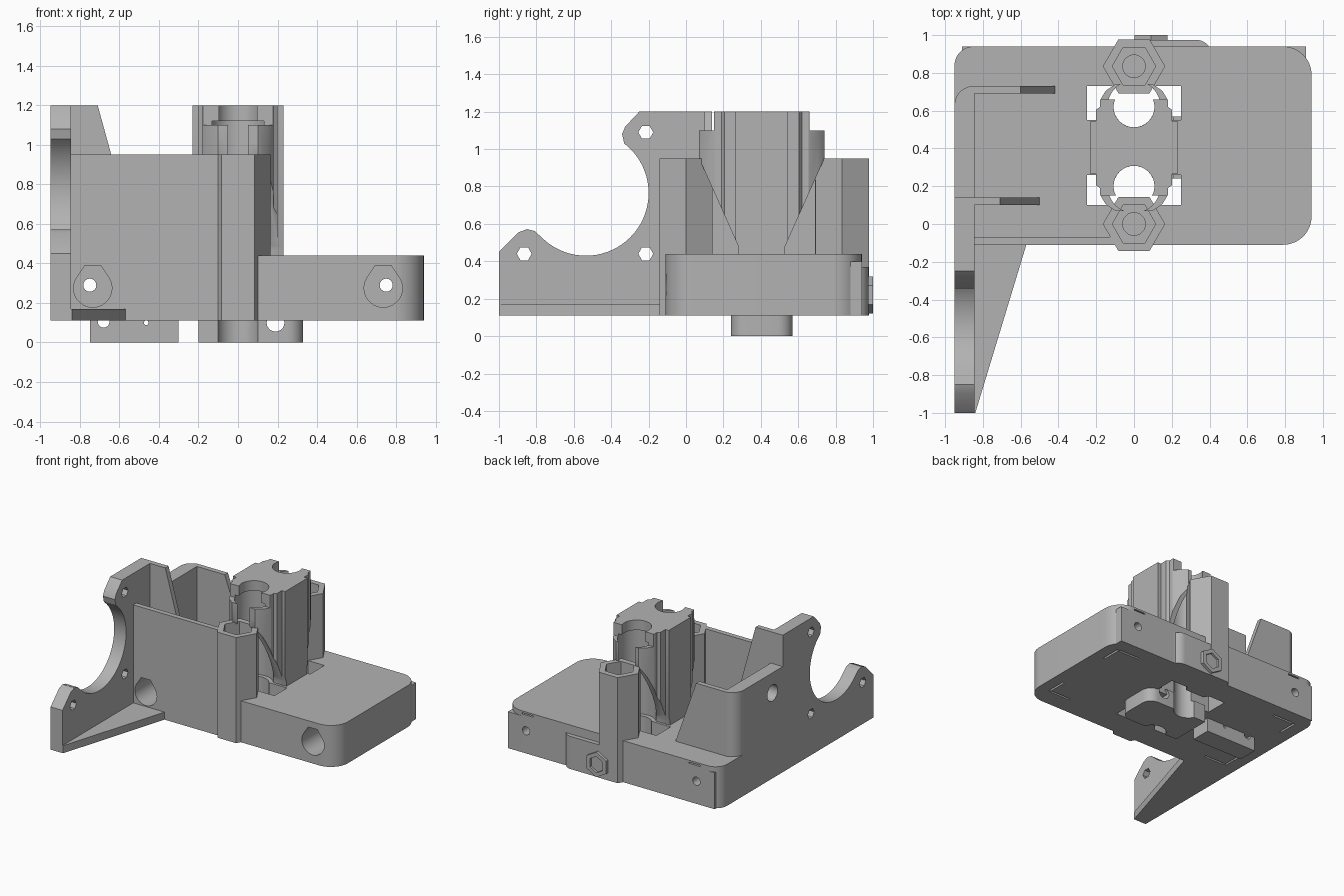
import bpy, bmesh, math

if "Cube" in bpy.data.objects:
    bpy.data.objects.remove(bpy.data.objects["Cube"])

grey = bpy.data.materials.new("plain_grey")
grey.use_nodes = True
grey.diffuse_color = (0.45, 0.45, 0.45, 1)
grey.node_tree.nodes["Principled BSDF"].inputs["Base Color"].default_value = (0.45, 0.45, 0.45, 1)


def arc(cx, cy, r, a0, a1, n=12):
    angles = [math.radians(a0 + (a1 - a0) * i / n) for i in range(n + 1)]
    return [(cx + r * math.cos(a), cy + r * math.sin(a)) for a in angles]


def ring(cx, cy, r, n=32):
    return arc(cx, cy, r, 0, 360, n)[:-1]


def rect(a0, b0, a1, b1):
    return [(a0, b0), (a1, b0), (a1, b1), (a0, b1)]


def prism(name, pts, axis, lo, hi):
    """Extrude a closed outline along one axis."""
    place = {"x": lambda a, b, h: (h, a, b),
             "y": lambda a, b, h: (a, h, b),
             "z": lambda a, b, h: (a, b, h)}[axis]
    bm = bmesh.new()
    low = [bm.verts.new(place(a, b, lo)) for a, b in pts]
    high = [bm.verts.new(place(a, b, hi)) for a, b in pts]
    bm.faces.new(low)
    bm.faces.new(high)
    n = len(pts)
    for i in range(n):
        j = (i + 1) % n
        bm.faces.new((low[i], low[j], high[j], high[i]))
    bmesh.ops.recalc_face_normals(bm, faces=bm.faces)
    mesh = bpy.data.meshes.new(name)
    bm.to_mesh(mesh)
    bm.free()
    mesh.materials.append(grey)
    obj = bpy.data.objects.new(name, mesh)
    bpy.context.collection.objects.link(obj)
    return obj


def combine(obj, tools, operation="DIFFERENCE"):
    """Apply booleans one by one, then delete the tools."""
    for spec in tools:
        tool = prism("cutter", *spec)
        tool.hide_render = True
        mod = obj.modifiers.new("cut", "BOOLEAN")
        mod.operation, mod.solver, mod.object = operation, "EXACT", tool
        bpy.context.view_layer.update()
        deps = bpy.context.evaluated_depsgraph_get()
        mesh = bpy.data.meshes.new_from_object(obj.evaluated_get(deps))
        obj.modifiers.clear()
        obj.data = mesh
        bpy.data.objects.remove(tool)


FLOOR, DECK, WALL, TOP = 0.11, 0.44, 0.95, 1.2
BORES = (0.2, 0.62)
HEXES = (0.0, 0.835)

# Base block with rounded corners
plan = [(-0.95, -0.11)] + arc(0.79, 0.04, 0.15, -90, 0) + arc(0.79, 0.79, 0.15, 0, 90) \
    + arc(-0.85, 0.84, 0.1, 90, 180)
base = prism("base", plan, "z", FLOOR, DECK)
combine(base, [(rect(0.76, 0.8, 0.91, 0.94), "z", FLOOR, 0.4),
               (rect(-0.91, 0.8, -0.76, 0.94), "z", FLOOR, 0.4)], "UNION")
cuts = [(rect(-0.25, 0.1, 0.25, 0.26), "z", 0, 1), (rect(-0.25, 0.55, 0.25, 0.73), "z", 0, 1)]
for y in BORES:
    cuts.append((ring(0, y, 0.108), "z", 0, 1))
for side in (-1, 1):
    x = side * 0.735
    # Rod pocket, screw hole and thin slits
    teardrop = arc(x, 0.275, 0.097, 150, 390, 24) + [(x + 0.04, 0.39), (x - 0.04, 0.39)]
    cuts += [(teardrop, "y", -0.3, 0.8),
             (ring(side * 0.75, 0.29, 0.033, 16), "y", 0.7, 1.1),
             (rect(x - 0.05, 0.415, x + 0.05, 0.425), "y", 0.85, 1.1)]
    for y in (0.04, 0.82):
        cuts.append((rect(x - 0.09, y - 0.008, x + 0.09, y + 0.008), "z", 0, 0.15))
    for y in (0.12, 0.74):
        cuts.append((rect(side * 0.84 - 0.008, y - 0.08, side * 0.84 + 0.008, y + 0.08), "z", 0, 0.15))
combine(base, cuts)

# Motor plate with a round cut-out and screw holes
side = [(-1, FLOOR), (0.14, FLOOR), (0.14, TOP), (-0.25, TOP), (-0.325, 1.12), (-0.342, 1.08),
        (-0.33, 1.03)] + arc(-0.535, 0.765, 0.335, 45, -135, 36) \
    + [(-0.81, 0.562), (-0.85, 0.572), (-0.895, 0.555), (-1, 0.45)]
plate = prism("motor_plate", side, "x", -0.95, -0.845)
combine(plate, [(ring(y, z, 0.04, 6), "x", -1.1, -0.7)
                for y, z in ((-0.865, 0.44), (-0.215, 0.44), (-0.215, 1.09))])

# Triangular foot joining the motor plate to the base
prism("plate_gusset", [(-0.85, -1), (-0.84, -1), (-0.57, -0.11), (-0.57, -0.08), (-0.85, -0.08)],
      "z", FLOOR, 0.17)

# Enclosure walls
side_wall = prism("side_wall", [(-0.95, 0.12), (-0.845, 0.12), (-0.845, 0.73)]
                  + arc(-0.85, 0.63, 0.1, 90, 180), "z", 0.4, WALL)
combine(side_wall, [(ring(0.27, 0.79, 0.065, 24), "x", -1.1, -0.7)])
prism("front_wall", rect(-0.95, 0.4, -0.08, WALL), "y", -0.11, -0.07)
prism("middle_rib", [(-0.9, 0.4), (-0.49, 0.4), (-0.71, TOP), (-0.9, TOP)], "y", 0.1, 0.14)
prism("rear_rib", [(-0.87, 0.4), (-0.405, 0.4), (-0.6, WALL), (-0.87, WALL)], "y", 0.69, 0.73)

# Hexagonal nut columns
for name, y in zip(("front_column", "rear_column"), HEXES):
    column = prism(name, ring(0, y, 0.165, 6), "z", FLOOR, WALL)
    combine(column, [(ring(0, y, 0.115, 6), "z", 0.6, 1.1), (ring(0, y, 0.06, 24), "z", 0, 1.1)])

# Bearing tower: plan outline trimmed by a tapered side outline
quarter = [(0.23, 0.14), (0.2, 0.14), (0.2, 0.2), (0.18, 0.215), (0.18, 0.25), (0.15, 0.3), (0.1, 0.335)]
outline = [(x, 0.405 + y) for x, y in quarter] + [(-x, 0.405 + y) for x, y in reversed(quarter)] \
    + [(-x, 0.405 - y) for x, y in quarter] + [(x, 0.405 - y) for x, y in reversed(quarter)]
tower = prism("bearing_tower", outline, "z", 0.35, TOP)
half = [(0.125, 0.3), (0.125, 0.48), (0.335, WALL), (0.335, 1.1), (0.255, 1.1), (0.255, 1.3)]
taper = [(0.405 + y, z) for y, z in half] + [(0.405 - y, z) for y, z in reversed(half)]
combine(tower, [(taper, "x", -0.5, 0.5)], "INTERSECT")
combine(tower, [(ring(0, y, r, 48), "z", lo, hi) for y in BORES
                for r, lo, hi in ((0.14, DECK, 1.12), (0.108, 0.2, 1.4))])

# Belt clamp under the base
clamp = prism("belt_clamp", [(-0.2, 0.24)] + arc(0.25, 0.32, 0.08, -90, 0, 6)
              + arc(0.25, 0.49, 0.08, 0, 90, 6) + [(-0.2, 0.57)], "z", 0, 0.14)
combine(clamp, [(ring(0, y, 0.108), "z", -0.1, 0.3) for y in BORES]
        + [(ring(0.19, 0.1, 0.045, 20), "y", 0, 1)])
belt_bar = prism("belt_bar", rect(-0.75, 0.32, -0.3, 0.48), "z", 0, 0.14)
combine(belt_bar, [(ring(-0.68, 0.105, 0.03, 16), "y", 0, 1),
                   (ring(-0.465, 0.1, 0.012, 12), "y", 0, 1)])

# Rear boss with a hexagonal adjuster nut
prism("rear_boss", [(0, 0.9), (0.41, 0.9), (0.41, 0.94)] + arc(0.33, 0.895, 0.08, 35, 90, 6)
      + [(0, 0.975)], "z", FLOOR, 0.37)
nut = prism("adjuster_nut", [(x, z) for x, z in arc(0.09, 0.22, 0.1, 30, 390, 6)[:-1]], "y", 0.95, 1.0)
combine(nut, [(arc(0.09, 0.22, 0.065, 30, 390, 6)[:-1], "y", 0.982, 1.1)])

# Smooth curved faces, keep corners sharp
bpy.ops.object.select_all(action="DESELECT")
for obj in bpy.context.collection.objects:
    if obj.type == "MESH" and obj.data.materials and obj.data.materials[0] == grey:
        obj.select_set(True)
        bpy.context.view_layer.objects.active = obj
bpy.ops.object.shade_smooth_by_angle(angle=math.radians(25))
